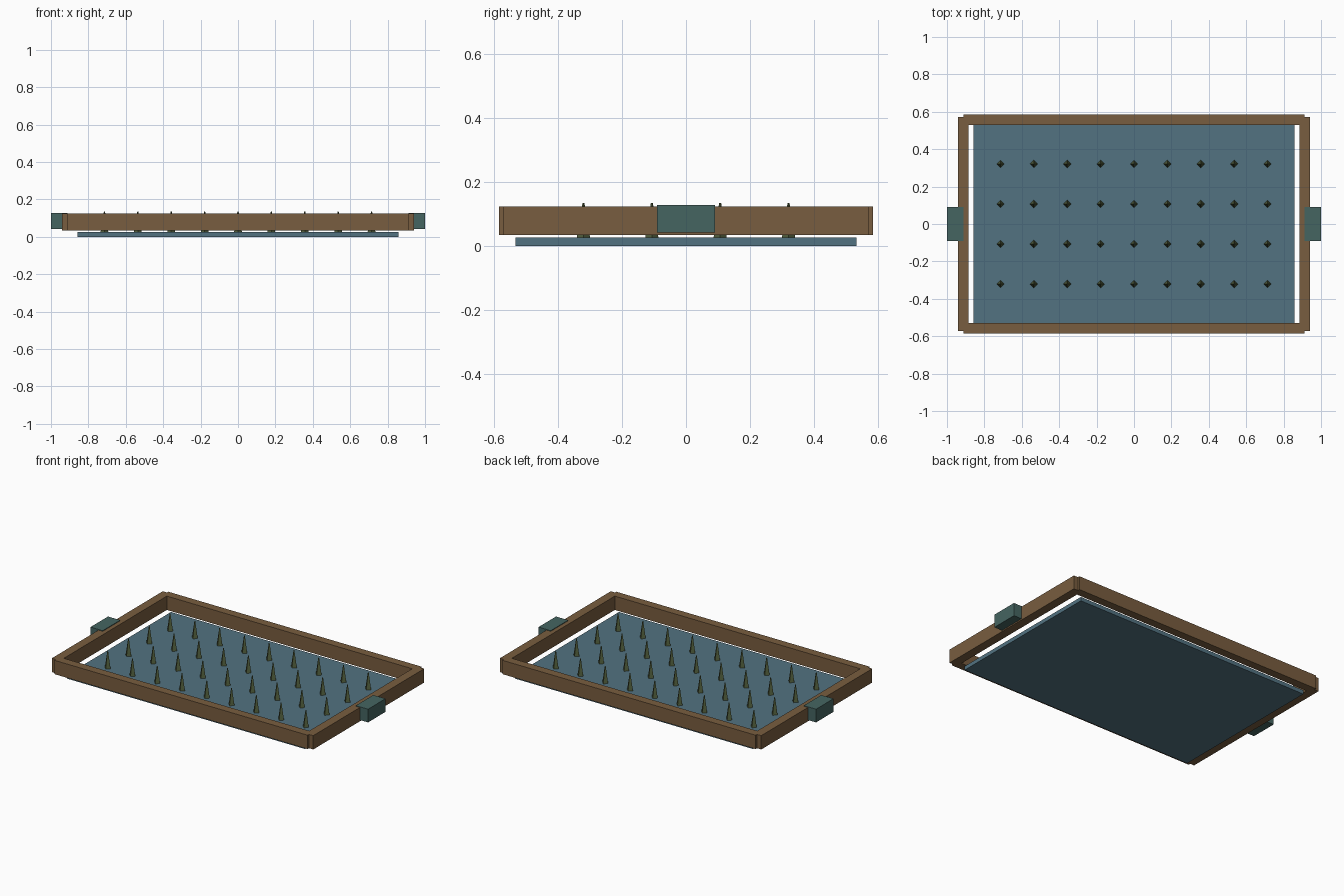
import bpy, bmesh
from mathutils import Matrix

if "Cube" in bpy.data.objects:
    bpy.data.objects.remove(bpy.data.objects["Cube"])


def material(name, rgb):
    m = bpy.data.materials.new(name)
    m.diffuse_color = (*rgb, 1)
    m.use_nodes = True
    m.node_tree.nodes["Principled BSDF"].inputs["Base Color"].default_value = m.diffuse_color
    return m


def finish(name, bm, mat):
    me = bpy.data.meshes.new(name)
    bm.to_mesh(me)
    bm.free()
    me.materials.append(mat)
    ob = bpy.data.objects.new(name, me)
    bpy.context.collection.objects.link(ob)
    return ob


def box(name, x, y, z, mat):
    """Box from (min, max) ranges on each axis."""
    bm = bmesh.new()
    size = [r[1] - r[0] for r in (x, y, z)]
    mid = [(r[1] + r[0]) / 2 for r in (x, y, z)]
    bmesh.ops.create_cube(bm, size=1, matrix=Matrix.Translation(mid) @ Matrix.Diagonal((*size, 1)))
    return finish(name, bm, mat)


wood = material("wood", (0.19, 0.11, 0.05))
blue = material("blue_panel", (0.085, 0.17, 0.22))
green = material("green_handle", (0.06, 0.13, 0.12))
olive = material("olive_spike", (0.09, 0.12, 0.05))

# Flat base panel
box("base_panel", (-0.857, 0.857), (-0.534, 0.534), (0, 0.026), blue)

# Frame rails and end handles, mirrored about the centre
for s, fb, lr in ((-1, "front", "left"), (1, "back", "right")):
    box(fb + "_rail", (-0.912, 0.912), sorted((s * 0.53, s * 0.585)), (0.034, 0.124), wood)
    box(lr + "_rail", sorted((s * 0.884, s * 0.942)), (-0.571, 0.571), (0.034, 0.124), wood)
    box(lr + "_handle", sorted((s * 0.912, s)), (-0.09, 0.09), (0.042, 0.128), green)

# Grid of four-sided spikes, vertices on the axes
base, tip = 0.024, 0.135
for i in range(9):
    for j in range(4):
        bm = bmesh.new()
        at = ((i - 4) * 0.1785, (j - 1.5) * 0.214, (base + tip) / 2)
        bmesh.ops.create_cone(bm, cap_ends=True, segments=4, radius1=0.021, radius2=0.003,
                              depth=tip - base, matrix=Matrix.Translation(at))
        finish(f"spike_{i}_{j}", bm, olive)
